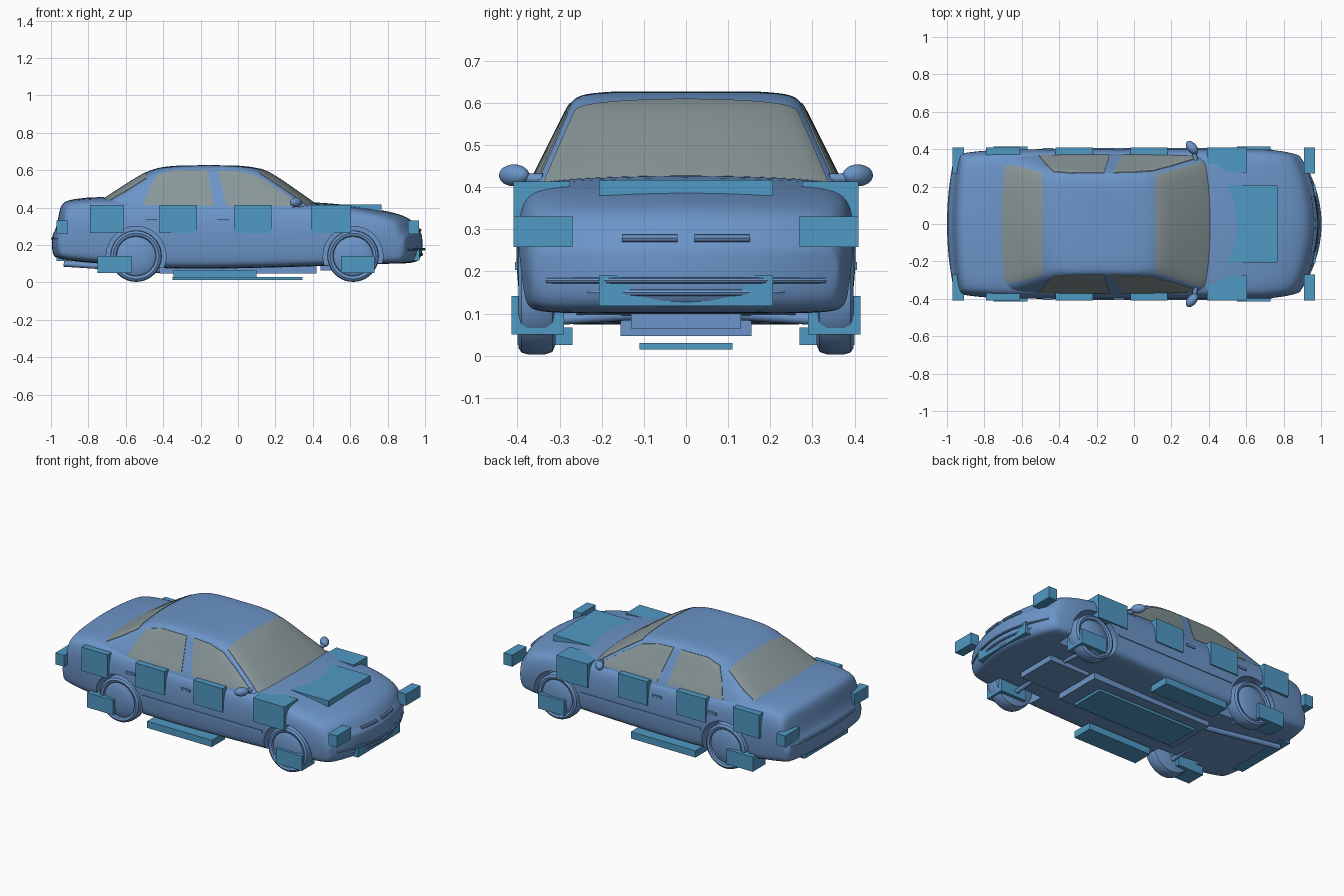
import bpy, bmesh, math
from mathutils import Vector

if "Cube" in bpy.data.objects:
    bpy.data.objects.remove(bpy.data.objects["Cube"])


def mat(name, rgb):
    m = bpy.data.materials.new(name)
    m.diffuse_color = (*rgb, 1)
    m.use_nodes = True
    m.node_tree.nodes["Principled BSDF"].inputs["Base Color"].default_value = m.diffuse_color
    return m


PAINT = mat("paint", (0.15, 0.30, 0.58))
PANEL = mat("panel", (0.08, 0.32, 0.55))
GLASS = mat("glass", (0.25, 0.31, 0.32))


def new_obj(name, bm, material):
    bmesh.ops.recalc_face_normals(bm, faces=bm.faces)
    me = bpy.data.meshes.new(name)
    bm.to_mesh(me)
    bm.free()
    ob = bpy.data.objects.new(name, me)
    bpy.context.collection.objects.link(ob)
    if material:
        me.materials.append(material)
    return ob


def apply_mod(ob, kind, **props):
    m = ob.modifiers.new(kind, kind)
    for k, v in props.items():
        setattr(m, k, v)
    bpy.context.view_layer.objects.active = ob
    bpy.ops.object.modifier_apply(modifier=m.name)


def boolean(ob, cutter, op):
    apply_mod(ob, 'BOOLEAN', operation=op, object=cutter, solver='EXACT')
    bpy.data.objects.remove(cutter)


def box(name, x, y, z, material=PANEL):
    bm = bmesh.new()
    bmesh.ops.create_cube(bm, size=1)
    for v in bm.verts:
        for i, (a, b) in enumerate((x, y, z)):
            v.co[i] = a + (b - a) * (v.co[i] + 0.5)
    return new_obj(name, bm, material)


def pair(name, x, y, z, material=PANEL):
    box(name + "_left", x, y, z, material)
    box(name + "_right", x, (-y[1], -y[0]), z, material)


def loft(name, halves, material):
    """Loft 12-point half sections, mirrored in y, with grid end caps."""
    bm = bmesh.new()
    rings = []
    for h in halves:
        full = list(h) + [(x, -y, z) for x, y, z in h[10:0:-1]]
        rings.append([bm.verts.new(p) for p in full])
    for a, b in zip(rings, rings[1:]):
        for j in range(22):
            k = (j + 1) % 22
            bm.faces.new((a[j], a[k], b[k], b[j]))
    for r in (rings[0], rings[-1]):
        for j in range(5):
            q = (j, j + 1, 10 - j, 11 - j)
            bm.faces.new([r[i] for i in q])
            bm.faces.new([r[-i % 22] for i in q])
    ob = new_obj(name, bm, material)
    apply_mod(ob, 'SUBSURF', levels=2)
    return ob


def prism(points, axis, lo, hi):
    """Extrude a 2D outline along y (points are x,z) or z (points are x,y)."""
    bm = bmesh.new()
    put = lambda p, t: (p[0], t, p[1]) if axis == 'y' else (p[0], p[1], t)
    f = bm.faces.new([bm.verts.new(put(p, lo)) for p in points])
    ext = bmesh.ops.extrude_face_region(bm, geom=[f])
    d = Vector(put((0, 0), hi - lo))
    bmesh.ops.translate(bm, vec=d, verts=[v for v in ext['geom'] if isinstance(v, bmesh.types.BMVert)])
    ob = new_obj("cutter", bm, None)
    ob.hide_render = True
    return ob


def cylinder(name, r, a, b, material, segs=48):
    a, b = Vector(a), Vector(b)
    bm = bmesh.new()
    bmesh.ops.create_cone(bm, cap_ends=True, segments=segs, radius1=r, radius2=r, depth=(b - a).length)
    rot = (b - a).to_track_quat('Z', 'Y').to_matrix().to_4x4()
    bmesh.ops.transform(bm, matrix=rot, verts=bm.verts)
    bmesh.ops.translate(bm, vec=(a + b) / 2, verts=bm.verts)
    return new_obj(name, bm, material)


def bent_bar(name, x0, bend, y0, y1, z, r):
    """Round bar following the bowed nose or tail."""
    cu = bpy.data.curves.new(name, 'CURVE')
    cu.dimensions = '3D'
    cu.bevel_depth, cu.bevel_resolution, cu.use_fill_caps = r, 2, True
    s = cu.splines.new('POLY')
    s.points.add(12)
    for i, p in enumerate(s.points):
        y = y0 + (y1 - y0) * i / 12
        p.co = (x0 - bend * y * y, y, z, 1)
    cu.materials.append(PAINT)
    ob = bpy.data.objects.new(name, cu)
    bpy.context.collection.objects.link(ob)
    bpy.ops.object.select_all(action='DESELECT')
    ob.select_set(True)
    bpy.context.view_layer.objects.active = ob
    bpy.ops.object.convert(target='MESH')


# Lower body: x, half width, underside, top
stations = [(-1.0, .35, .17, .25), (-.99, .365, .14, .262), (-.972, .372, .13, .30), (-.958, .376, .125, .40),
            (-.93, .382, .12, .432), (-.85, .39, .11, .445), (-.72, .398, .10, .455), (-.4, .403, .07, .43),
            (0, .403, .075, .42), (.4, .403, .085, .428), (.6, .402, .095, .407), (.76, .40, .10, .386),
            (.88, .39, .10, .36), (.945, .38, .105, .332), (.975, .374, .113, .28), (.995, .367, .14, .262),
            (1.0, .36, .17, .245)]
section = [(0, 0), (.62, 0), (.9, .01), (.965, .07), (.985, .2), (1, .42),
           (1, .6), (.985, .77), (.95, .9), (.87, .97), (.62, 1), (0, 1.025)]


def body_section(s):
    u, w, lo, hi = s
    bend = .85 * max(0, (u - .6) / .4) - .3 * max(0, (-u - .7) / .3)
    return [(u - bend * (a * w) ** 2, a * w, lo + b * (hi - lo)) for a, b in section]


body = loft("body", [body_section(s) for s in stations], PAINT)

# Cabin: height, front x, rear x, half width
levels = [(.36, .47, -.84, .382), (.41, .43, -.78, .371), (.45, .375, -.715, .350), (.53, .262, -.595, .310),
          (.585, .178, -.505, .283), (.613, .115, -.44, .266), (.623, .03, -.36, .232), (.627, -.03, -.28, .17)]


def cabin_section(s):
    z, f, r, w = s
    front = [(f, 0), (f - .008, .4), (f - .03, .8), (f - .06, .95), (f - .13, 1), (f * .6 + r * .4, 1)]
    rear = [(f * .4 + r * .6, 1), (r + .13, 1), (r + .06, .95), (r + .03, .8), (r + .008, .4), (r, 0)]
    return [(x, a * w, z) for x, a in front + rear]


cabin = loft("cabin", [cabin_section(s) for s in levels], PAINT)

# Windows, cut from a slightly larger cabin
rear_door = [(-.51, .415), (-.47, .51), (-.43, .575), (-.34, .6), (-.16, .6), (-.13, .41)]
front_door = [(-.11, .6), (0, .595), (.10, .57), (.20, .51), (.32, .43), (.34, .41), (-.06, .41)]
shield = [(.115, -.262), (.115, .262), (.385, .342), (.41, .2), (.418, 0), (.41, -.2), (.385, -.342)]
back = [(-.49, -.275), (-.49, .275), (-.60, .305), (-.69, .315), (-.735, .27), (-.755, .18),
        (-.755, -.18), (-.735, -.27), (-.69, -.315), (-.60, -.305)]
windows = [("windshield", shield, 'z', .4, .8), ("rear_window", back, 'z', .4, .8)]
for side, lo, hi in (("left", .2, .6), ("right", -.6, -.2)):
    windows += [("rear_door_window_" + side, rear_door, 'y', lo, hi),
                ("front_door_window_" + side, front_door, 'y', lo, hi)]
c = Vector((-.17, 0, .48))
for name, pts, axis, lo, hi in windows:
    g = bpy.data.objects.new(name, cabin.data.copy())
    bpy.context.collection.objects.link(g)
    for v in g.data.vertices:
        v.co = c + (v.co - c) * 1.009
    g.data.materials[0] = GLASS
    boolean(g, prism(pts, axis, lo, hi), 'INTERSECT')

# Wheel arches and wheels
tyre = [(0, .398), (.05, .397), (.095, .388), (.104, .383), (.108, .393), (.122, .398),
        (.134, .39), (.138, .375), (.138, .335), (.132, .317), (.115, .31), (0, .315)]
for end, wx in (("rear", -.545), ("front", .615)):
    for side, s in (("left", 1), ("right", -1)):
        boolean(body, cylinder("arch", .16, (wx, s * .26, .14), (wx, s * .6, .14), PAINT), 'DIFFERENCE')
        bm = bmesh.new()
        vs = [bm.verts.new((wx, s * y, .141 + r)) for r, y in tyre]
        es = [bm.edges.new(e) for e in zip(vs, vs[1:])]
        bmesh.ops.spin(bm, geom=vs + es, cent=(wx, 0, .141), axis=(0, 1, 0), angle=math.tau, steps=40)
        bmesh.ops.remove_doubles(bm, verts=bm.verts, dist=1e-4)
        new_obj(f"{end}_wheel_{side}", bm, PAINT)
        cylinder(f"{end}_arm_{side}", .014, (wx, s * .1, .10), (wx, s * .33, .085), PAINT, 12)

# Door mirrors
for side, s in (("left", 1), ("right", -1)):
    bm = bmesh.new()
    bmesh.ops.create_uvsphere(bm, u_segments=20, v_segments=12, radius=1)
    for v in bm.verts:
        x, y, z = v.co
        v.co = (.31 + .03 * x - .015 * y, s * (.408 + .036 * y), .428 + .026 * z)
    new_obj("mirror_" + side, bm, PAINT)
    cylinder("mirror_stalk_" + side, .012, (.33, s * .34, .42), (.32, s * .4, .422), PAINT, 12)

# Side mouldings, door handles, grille and bumper ribs
pair("side_moulding", (-.38, .45), (.39, .406), (.203, .222), PAINT)
pair("rear_handle", (-.49, -.43), (.385, .405), (.325, .34), PAINT)
pair("front_handle", (-.11, -.05), (.385, .405), (.325, .34), PAINT)
bent_bar("grille_left", .972, .8, .02, .15, .279, .010)
bent_bar("grille_right", .972, .8, -.15, -.02, .279, .010)
bent_bar("front_bumper_rib", .996, .85, -.33, .33, .178, .007)
bent_bar("front_bumper_lip", .982, .85, -.33, .33, .150, .008)
bent_bar("rear_bumper_rib", -.992, -.3, -.34, .34, .235, .008)

# Underbody
box("floor_tray", (-.42, .42), (-.155, .155), (.047, .09), PAINT)
box("engine_tray", (.44, .72), (-.13, .13), (.065, .12), PAINT)
cylinder("exhaust", .016, (-.93, .16, .10), (-.4, .1, .065), PAINT, 12)
cylinder("rear_axle", .018, (-.545, -.32, .12), (-.545, .32, .12), PAINT, 16)

# Marker blocks around the car
for name, x in (("rear_quarter", (-.79, -.61)), ("rear_door", (-.42, -.22)),
                ("front_door", (-.02, .18)), ("fender", (.39, .605))):
    pair(name + "_block", x, (.275, .41), (.265, .413))
pair("front_corner_block", (.91, .968), (.27, .41), (.258, .33))
pair("rear_corner_block", (-.97, -.91), (.27, .41), (.258, .33))
pair("rear_wheel_block", (-.75, -.57), (.29, .414), (.05, .142))
pair("front_wheel_block", (.55, .73), (.29, .414), (.05, .142))
pair("sill_block", (-.345, .10), (.27, .40), (.025, .067))
box("hood_block", (.50, .768), (-.207, .207), (.38, .417))
box("front_bumper_block", (.91, .97), (-.207, .207), (.118, .19))
box("rear_bumper_block", (-.97, -.90), (-.207, .207), (.115, .19))
box("floor_block", (-.35, .345), (-.11, .11), (.014, .03))

# Smooth shading with sharp edges kept
bpy.ops.object.select_all(action='SELECT')
bpy.context.view_layer.objects.active = body
bpy.ops.object.shade_smooth_by_angle(angle=math.radians(32))
